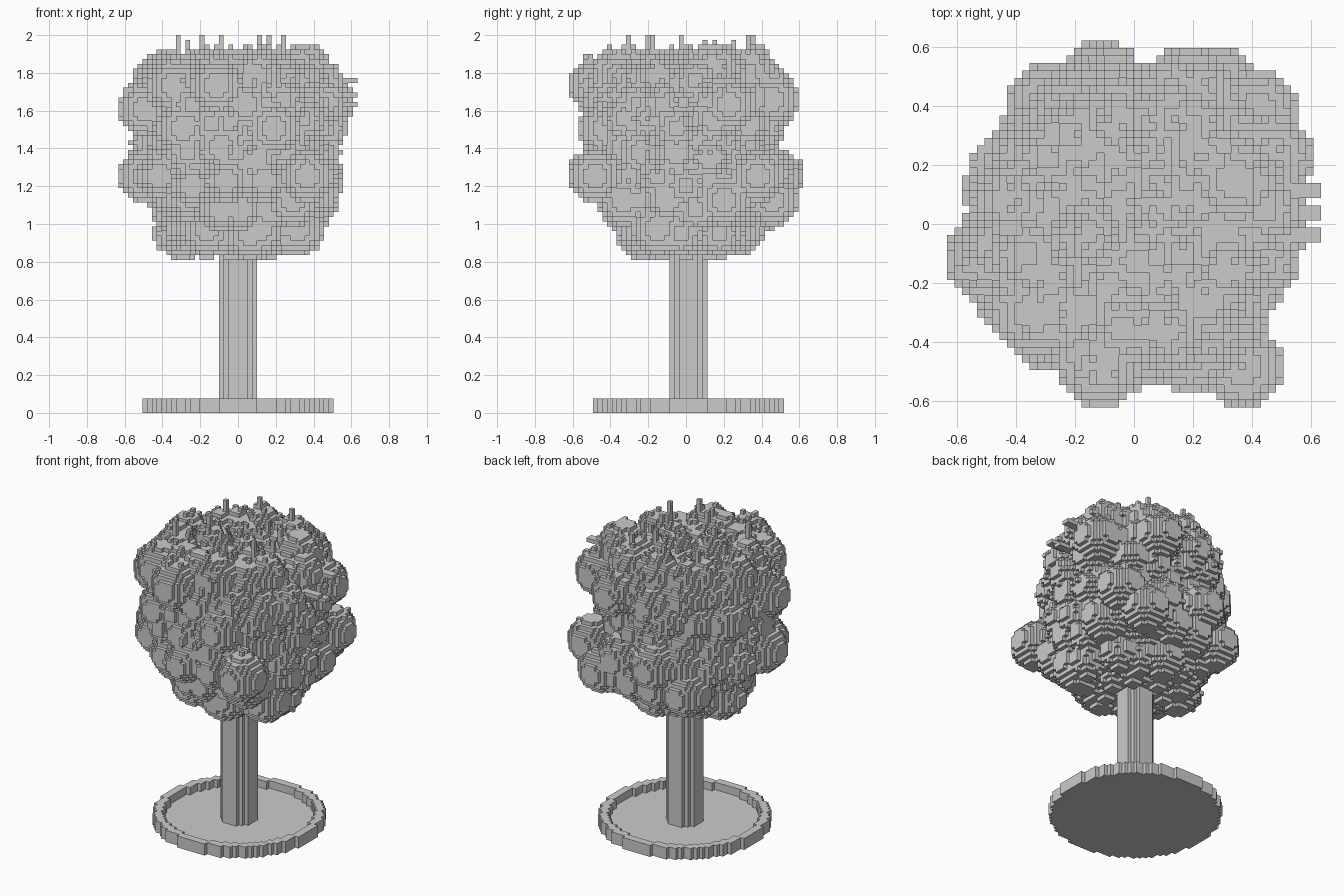
import bpy, bmesh, random
from math import cos, sin, pi, atan2, hypot, floor

if "Cube" in bpy.data.objects:
    bpy.data.objects.remove(bpy.data.objects["Cube"])

random.seed(7)
V = 2 / 79                 # voxel size
Y0 = 0.5 * V               # grid is offset by half a voxel in y
R = 5.5 * V                # standard leaf clump radius


def build_voxels(name, cells):
    """Skin a set of voxel cells with their exposed faces, merged where flat."""
    bm = bmesh.new()
    verts = {}

    def vert(p):
        if p not in verts:
            verts[p] = bm.verts.new((p[0] * V, p[1] * V + Y0, p[2] * V))
        return verts[p]

    for c in sorted(cells):
        for ax in range(3):
            for side in (0, 1):
                n = list(c)
                n[ax] += 1 if side else -1
                if tuple(n) in cells:
                    continue
                quad = []
                for a, b in ((0, 0), (1, 0), (1, 1), (0, 1)):
                    p = list(c)
                    p[ax] += side
                    p[(ax + 1) % 3] += a
                    p[(ax + 2) % 3] += b
                    quad.append(vert(tuple(p)))
                bm.faces.new(quad if side else quad[::-1])
    bmesh.ops.dissolve_limit(bm, angle_limit=0.01, verts=bm.verts[:], edges=bm.edges[:])
    me = bpy.data.meshes.new(name)
    bm.to_mesh(me)
    bm.free()
    ob = bpy.data.objects.new(name, me)
    bpy.context.collection.objects.link(ob)
    return ob


def disc(r, z0, z1, inner=0):
    n = int(r) + 1
    return {(i, j, k) for i in range(-n, n) for j in range(-n, n)
            if inner <= hypot(i + .5, j + .5) < r for k in range(z0, z1)}


def add_ball(cells, x, y, z, r):
    """Voxel ball given in model units."""
    cx, cy, cz = floor(x / V), floor((y - Y0) / V), floor(z / V)
    n = int(r / V) + 1
    for i in range(-n, n + 1):
        for j in range(-n, n + 1):
            for k in range(-n, n + 1):
                if i * i + j * j + k * k <= (r / V) ** 2:
                    cells.add((cx + i, cy + j, cz + k))


# Crown outline: z, reach towards -x, +x, -y, +y
OUTLINE = [
    (0.80, .08, .12, .10, .10), (0.86, .34, .36, .28, .22), (0.93, .45, .43, .36, .33),
    (1.02, .48, .48, .41, .56), (1.12, .52, .55, .50, .61), (1.25, .60, .56, .58, .60),
    (1.40, .57, .58, .56, .54), (1.58, .60, .59, .57, .58), (1.72, .57, .59, .58, .56),
    (1.82, .52, .53, .47, .52), (1.90, .43, .42, .40, .42), (1.95, .30, .30, .30, .30)]


def reach(a, z):
    z = min(max(z, OUTLINE[0][0]), OUTLINE[-1][0])
    for p, q in zip(OUTLINE, OUTLINE[1:]):
        if p[0] <= z <= q[0]:
            t = (z - p[0]) / (q[0] - p[0])
            l, r, f, b = (p[i] + (q[i] - p[i]) * t for i in range(1, 5))
            d = (r if cos(a) > 0 else l) * cos(a) ** 2 + (b if sin(a) > 0 else f) * sin(a) ** 2
            # slimmer diagonals near the top
            return d * (1 - .1 * sin(2 * a) ** 2 * min(1, max(0, (z - 1.6) / .2)))


# Dish-shaped base and trunk
build_voxels("base_dish", disc(20, 0, 1) | disc(20, 1, 3, 18))
build_voxels("trunk", disc(4.2, 1, 40))

# Crown core
crown = set()
for k in range(34, 72):
    for i in range(-25, 25):
        for j in range(-25, 25):
            x, y, z = (i + .5) * V, (j + .5) * V + Y0, (k + .5) * V
            if hypot(x, y) < reach(atan2(y, x), z) - .11:
                crown.add((i, j, k))

# Leaf clumps in rings round the crown
for t, z in enumerate((.96, 1.10, 1.24, 1.39, 1.53, 1.66, 1.78)):
    n = max(9, int(2 * pi * reach(0, z) / .22))
    for s in range(n):
        a = (s + .5 * (t % 2) + random.uniform(-.25, .25)) * 2 * pi / n
        r = random.choice((4.3, 4.6, R / V)) * V
        zz = max(z + random.uniform(-.04, .04), .84 + r)
        d = reach(a, zz) - r - random.uniform(-.01, .06)
        add_ball(crown, d * cos(a), d * sin(a), zz, r)

# Small clumps round the top of the trunk
for s in range(7):
    a = s * 2 * pi / 7
    add_ball(crown, .17 * cos(a), .17 * sin(a), .92, 4.3 * V)

# Leaf clumps over the top, lower at the back left
for s in range(26):
    a, d = s * 2.4, .40 * ((s + .5) / 26) ** .5
    x, y = d * cos(a), d * sin(a)
    drop = .05 if x < 0 < y else .01
    add_ball(crown, x, y, 1.80 - drop + random.uniform(-.05, .03), random.uniform(.085, .115))

# Prominent clumps seen in the outline
for x, y, z in ((-.11, -.48, 1.73), (.36, -.48, 1.25), (.2, -.44, 1.5), (.48, .24, 1.63), (.42, .38, 1.25),
                (.4, .2, 1.12), (-.49, -.12, 1.6), (-.49, -.1, 1.25), (-.12, .48, 1.25), (.28, .46, 1.12),
                (.18, .45, 1.65), (-.28, .4, 1.1), (.31, -.15, .98), (.06, -.22, .95), (-.28, .05, .96),
                (-.04, -.4, 1.25), (.28, -.34, 1.12), (-.34, -.3, 1.73), (-.3, -.36, 1.5)):
    add_ball(crown, x, y, z, R)

# Loose leaf voxels, mostly on the upper half
for c in sorted(crown):
    i, j, k = c
    if k < 48 or k > 75 or random.random() > (.05 if k < 62 else .11):
        continue
    x, y = i + .5, j + .5
    if (i, j, k + 1) not in crown:
        crown.add((i, j, k + 1))
    out = (i + (1 if x > 0 else -1), j, k) if abs(x) > abs(y) else (i, j + (1 if y > 0 else -1), k)
    if hypot(x, y) * V < .56:
        crown.add(out)

# Upright twigs on top
for s in range(10):
    a, d = s * 2.4, random.uniform(.15, .37)
    i, j = floor(d * cos(a) / V), floor(d * sin(a) / V)
    top = max(k for k in range(79) if (i, j, k) in crown)
    for k in range(top, min(top + random.randint(2, 4), 79)):
        crown.add((i, j, k))
for i, j in ((6, 12), (9, -8), (-13, -9), (4, -13)):
    for k in range(70, 79):
        crown.add((i, j, k))

# Stray side twigs on the right
for j, k in ((3, 69), (-3, 66), (0, 64)):
    for i in range(18, 25):
        crown.add((i, j, k))
        crown.add((i, j + 1, k))

# Keep the crown within its bounds
crown = {c for c in crown if -25 <= c[0] < 25 and -25 <= c[1] < 24 and 31 <= c[2] < 79}
build_voxels("leaf_crown", crown)
